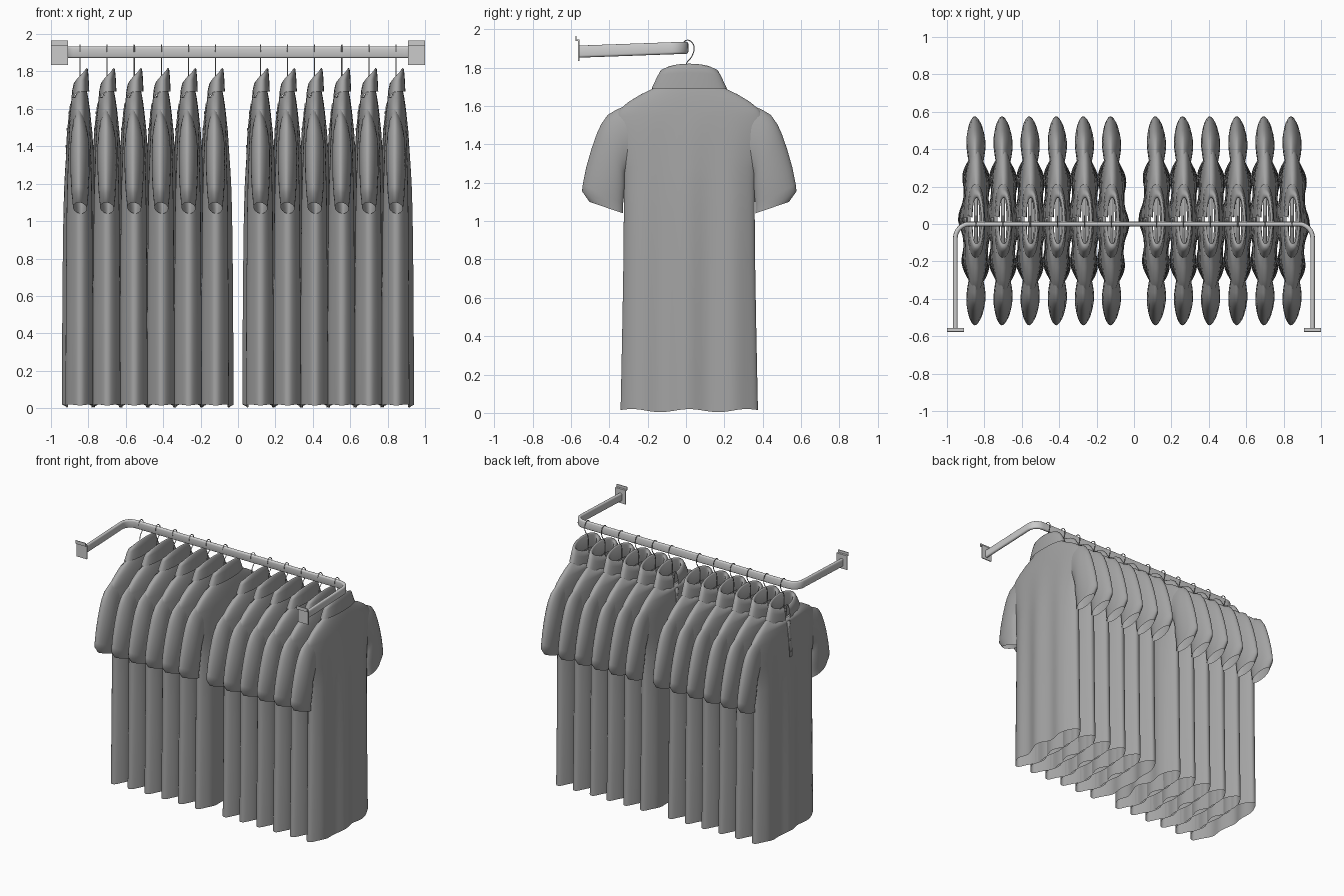
import bpy, bmesh, math
from mathutils import Vector

if "Cube" in bpy.data.objects:
    bpy.data.objects.remove(bpy.data.objects["Cube"])

Y0 = 0.017          # shirts hang slightly off the rail centre
cloth = bpy.data.materials.new("dark_cloth")
cloth.diffuse_color = (.37, .37, .37, 1)
cloth.use_nodes = True
cloth.node_tree.nodes["Principled BSDF"].inputs["Base Color"].default_value = cloth.diffuse_color


def link(name, data, loc=(0, 0, 0)):
    ob = bpy.data.objects.new(name, data)
    ob.location = loc
    bpy.context.collection.objects.link(ob)
    return ob


def loft(name, rings, closed=True, caps=False):
    """Skin a list of point rings into a smooth mesh."""
    bm = bmesh.new()
    vs = [[bm.verts.new(p) for p in r] for r in rings]
    n = len(vs[0])
    for a, b in zip(vs, vs[1:]):
        for i in range(n if closed else n - 1):
            j = (i + 1) % n
            bm.faces.new((a[i], a[j], b[j], b[i]))
    if caps:
        bm.faces.new(vs[0])
        bm.faces.new(vs[-1])
    bmesh.ops.recalc_face_normals(bm, faces=bm.faces)
    me = bpy.data.meshes.new(name)
    bm.to_mesh(me)
    bm.free()
    me.shade_smooth()
    return me


def box(name, x, y, z):
    bm = bmesh.new()
    bmesh.ops.create_cube(bm, size=1)
    for v in bm.verts:
        v.co = [(a + b) / 2 + c * (b - a) for c, (a, b) in zip(v.co, (x, y, z))]
    me = bpy.data.meshes.new(name)
    bm.to_mesh(me)
    bm.free()
    return me


def spow(v, p):
    return math.copysign(abs(v) ** p, v)


def wire(name, pts, radius):
    cu = bpy.data.curves.new(name, 'CURVE')
    cu.dimensions = '3D'
    cu.bevel_depth, cu.bevel_resolution, cu.resolution_u = radius, 1, 5
    cu.use_fill_caps = True
    sp = cu.splines.new('BEZIER')
    sp.bezier_points.add(len(pts) - 1)
    for bp, (y, z) in zip(sp.bezier_points, pts):
        bp.co = (0, y, z)
        bp.handle_left_type = bp.handle_right_type = 'AUTO'
    return cu


# Shirt body: stacked rings (z, half width, half depth, fold strength)
body = [(0.012, .358, .082, .17), (0.2, .354, .082, .17), (0.5, .348, .082, .16),
        (0.8, .343, .081, .14), (1.05, .341, .080, .11), (1.2, .342, .077, .09),
        (1.28, .346, .074, .07), (1.38, .372, .069, .05), (1.48, .388, .064, .03),
        (1.55, .385, .058, 0), (1.58, .365, .055, 0), (1.62, .318, .050, 0),
        (1.66, .252, .044, 0), (1.69, .190, .038, 0), (1.72, .150, .030, 0)]
rings = []
for z, w, d, f in body:
    ring = []
    for i in range(72):
        t = math.tau * i / 72
        y, s = w * math.cos(t), spow(math.sin(t), .85)
        fold = 1 + f * math.cos(math.tau * y / .25 + (.5 if s > 0 else -.3))
        zz = z
        if z < .1:
            zz += .008 * math.cos(math.tau * y / .3)
        if z > 1.67 and s < 0:          # neckline dips at the front
            zz += s * (.06 if z > 1.7 else .035)
        ring.append((s * d * fold, y, zz))
    rings.append(ring)
body_mesh = loft("shirt_body", rings)

# Sleeve: rings from outer to inner edge (outer y, z, inner y, z, half depth)
sleeve = [(.33, 1.603, .31, 1.30, .040), (.385, 1.577, .325, 1.27, .046),
          (.425, 1.553, .335, 1.24, .049), (.46, 1.503, .335, 1.22, .051),
          (.482, 1.455, .335, 1.20, .051), (.51, 1.375, .336, 1.17, .051),
          (.537, 1.28, .34, 1.13, .048), (.555, 1.19, .345, 1.09, .044),
          (.559, 1.155, .345, 1.06, .040), (.52, 1.10, .345, 1.04, .037)]


def sleeve_mesh(side):
    rs = []
    for oy, oz, iy, iz, d in sleeve:
        o, n = Vector((0, oy * side, oz)), Vector((0, iy * side, iz))
        rs.append([(o + n) / 2 + (o - n) / 2 * math.cos(t)
                   + Vector((d * spow(math.sin(t), 1.15) - .006 * math.cos(t), 0, 0))
                   for t in (math.tau * i / 24 for i in range(24))])
    return loft("sleeve", rs)


# Folded collar, open at the front (-x), higher at the back
def collar_ring(ry, rx, z_side, lift, dip, shift):
    r = []
    for i in range(33):
        a = .15 + (math.tau - .3) * i / 32
        c = math.cos(a)
        r.append((-rx * spow(c, .8) + shift * (1 - c) / 2, ry * math.sin(a),
                  z_side - lift * c - dip * max(0, c) ** 2))
    return r


collar_mesh = loft("collar", [collar_ring(.140, .018, 1.69, .02, .03, .0),
                              collar_ring(.122, .020, 1.77, .04, .01, .008),
                              collar_ring(.134, .026, 1.783, .037, .01, .01),
                              collar_ring(.152, .034, 1.778, .034, .01, .008),
                              collar_ring(.168, .042, 1.75, .022, .03, .004),
                              collar_ring(.196, .050, 1.692, 0, .085, 0)], closed=False)

# Button placket on the front
placket_mesh = loft("placket", [[(x, -.018, z), (x - .004, -.016, z),
                                 (x - .004, .016, z), (x, .018, z)]
                                for x, z in ((-.049, 1.63), (-.058, 1.55),
                                             (-.065, 1.48), (-.072, 1.36))], caps=True)
bm = bmesh.new()
for x, z in ((-.057, 1.58), (-.067, 1.49), (-.072, 1.40)):
    g = bmesh.ops.create_cone(bm, cap_ends=True, segments=10, radius1=.007, radius2=.007, depth=.008)
    for v in g["verts"]:
        v.co = (v.co.z + x, v.co.y, v.co.x + z)
button_mesh = bpy.data.meshes.new("buttons")
bm.to_mesh(button_mesh)
bm.free()

# Hanger: hook over the rail and shoulder bar inside the shirt
hook = wire("hanger_hook", [(0, 1.69), (.002, 1.82), (.03, 1.858), (.042, 1.9),
                            (.03, 1.932), (.002, 1.942), (-.015, 1.925), (-.016, 1.905)], .003)
bar = wire("hanger_bar", [(-.32, 1.57), (-.12, 1.655), (0, 1.69), (.12, 1.655), (.32, 1.57)], .011)

# Twelve shirts in two groups
parts = [("shirt_body", body_mesh, Y0), ("sleeve_left", sleeve_mesh(1), Y0),
         ("sleeve_right", sleeve_mesh(-1), Y0), ("collar", collar_mesh, Y0),
         ("placket", placket_mesh, Y0), ("buttons", button_mesh, Y0),
         ("hanger_hook", hook, 0), ("hanger_bar", bar, Y0)]
for name, data, y in parts:
    data.materials.append(cloth)
for side in (-1, 1):
    for k in range(6):
        for name, data, y in parts:
            link(name, data, (side * (.12 + .145 * k), y, 0))

# Rail: flat oval tube swept along a U-shaped path
R, X = .075, .955
half = [(X, -.558), (X, -.3)] + [(X - R + R * math.cos(a), -R + R * math.sin(a))
                                 for a in (math.pi / 2 * i / 8 for i in range(9))]
path = half + [(-x, y) for x, y in reversed(half)]
rings = []
for i, (x, y) in enumerate(path):
    p, q = path[max(i - 1, 0)], path[min(i + 1, len(path) - 1)]
    t = Vector((q[0] - p[0], q[1] - p[1])).normalized()
    z = 1.903 + .036 * y
    ring = []
    for j in range(20):
        a = math.tau * j / 20
        u, v = .0125 * math.cos(a), .0125 * math.sin(a) + (.019 if j < 10 else -.019)
        ring.append((x - t.y * u, y + t.x * u, z + v))
    rings.append(ring)
rail = link("rail", loft("rail", rings, caps=True))
bpy.context.view_layer.objects.active = rail
rail.select_set(True)
bpy.ops.object.shade_smooth_by_angle(angle=math.radians(40))

# Wall plates with a stepped hook lip
for s in (-1, 1):
    xs = tuple(sorted((s * .91, s * 1.0)))
    link("wall_plate", box("wall_plate", xs, (-.563, -.556), (1.835, 1.945)))
    link("plate_step", box("plate_step", xs, (-.577, -.556), (1.939, 1.945)))
    link("plate_lip", box("plate_lip", xs, (-.577, -.572), (1.939, 1.965)))
